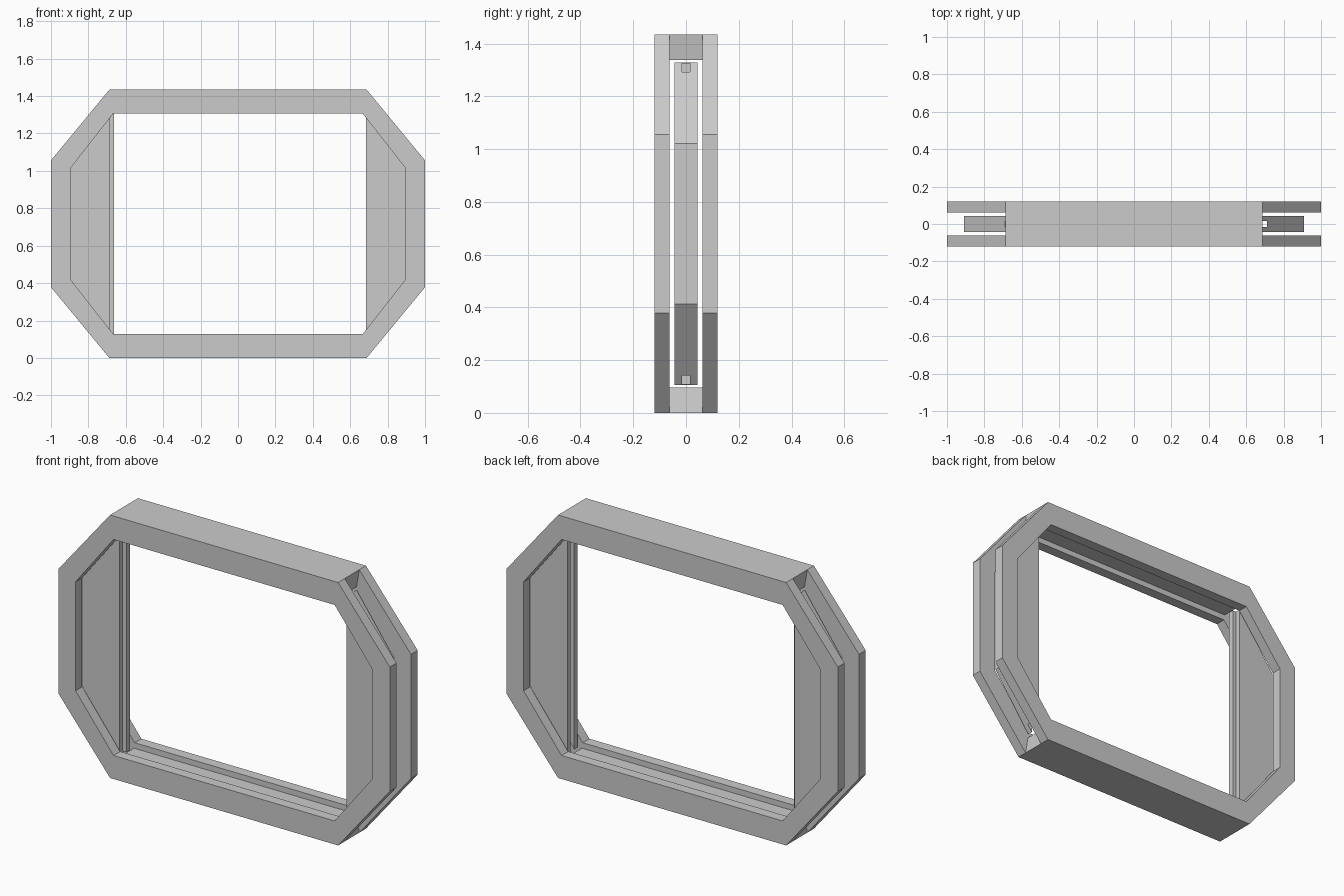
import bpy, bmesh

if "Cube" in bpy.data.objects:
    bpy.data.objects.remove(bpy.data.objects["Cube"])

H = 1.434            # total height
MID = H / 2


def finish(bm, name):
    bmesh.ops.recalc_face_normals(bm, faces=bm.faces)
    me = bpy.data.meshes.new(name)
    bm.to_mesh(me)
    bm.free()
    ob = bpy.data.objects.new(name, me)
    bpy.context.collection.objects.link(ob)
    return ob


def prism(name, pts, y0, y1):
    """Extrude an (x, z) outline along y."""
    bm = bmesh.new()
    face = bm.faces.new([bm.verts.new((x, y0, z)) for x, z in pts])
    ext = bmesh.ops.extrude_face_region(bm, geom=[face])
    new = [v for v in ext["geom"] if isinstance(v, bmesh.types.BMVert)]
    bmesh.ops.translate(bm, verts=new, vec=(0, y1 - y0, 0))
    return finish(bm, name)


def octagon(x_in, x_out, z_low, z_side):
    q = [(x_in, z_low), (x_out, z_side), (x_out, H - z_side), (x_in, H - z_low)]
    return q + [(-x, z) for x, z in reversed(q)]


def ring(name, outer, inner, y0, y1):
    """Octagonal plate with an octagonal opening."""
    bm = bmesh.new()
    loops = [[bm.verts.new((x, y, z)) for x, z in pts]
             for pts, y in ((outer, y0), (outer, y1), (inner, y1), (inner, y0))]
    n = len(outer)
    for a in range(4):
        p, q = loops[a], loops[(a + 1) % 4]
        for i in range(n):
            j = (i + 1) % n
            bm.faces.new((p[i], p[j], q[j], q[i]))
    return finish(bm, name)


# Front and back frame plates
outer = octagon(0.688, 1.0, 0.0, 0.378)
inner = octagon(0.667, 0.896, 0.128, 0.42)
ring("front_frame", outer, inner, -0.12, -0.0625)
ring("back_frame", outer, inner, 0.0625, 0.12)

# Mitred sill and header between the plates
sill = [(-0.688, 0), (0.688, 0), (0.672, 0.097), (-0.672, 0.097)]
prism("sill", sill, -0.0625, 0.0625)
prism("header", [(x, H - z) for x, z in sill], -0.0625, 0.0625)

# Sliding doors parked in the side pockets
door = [(0.685, 0.105), (0.909, 0.413), (0.909, H - 0.413), (0.685, H - 0.105)]
right_door = prism("right_door", door, -0.044, 0.044)
prism("left_door", [(-x, z) for x, z in door], -0.044, 0.044)

# Tongue on the left door, matching groove in the right door
prism("left_door_tongue",
      [(-0.69, 0.107), (-0.662, 0.107), (-0.662, H - 0.107), (-0.69, H - 0.107)],
      -0.015, 0.015)
cutter = prism("groove_cutter",
               [(0.6, 0.0), (0.712, 0.0), (0.712, H), (0.6, H)], -0.015, 0.015)
cutter.hide_render = True
cutter.hide_viewport = True
groove = right_door.modifiers.new("groove", "BOOLEAN")
groove.operation = "DIFFERENCE"
groove.solver = "EXACT"
groove.object = cutter
